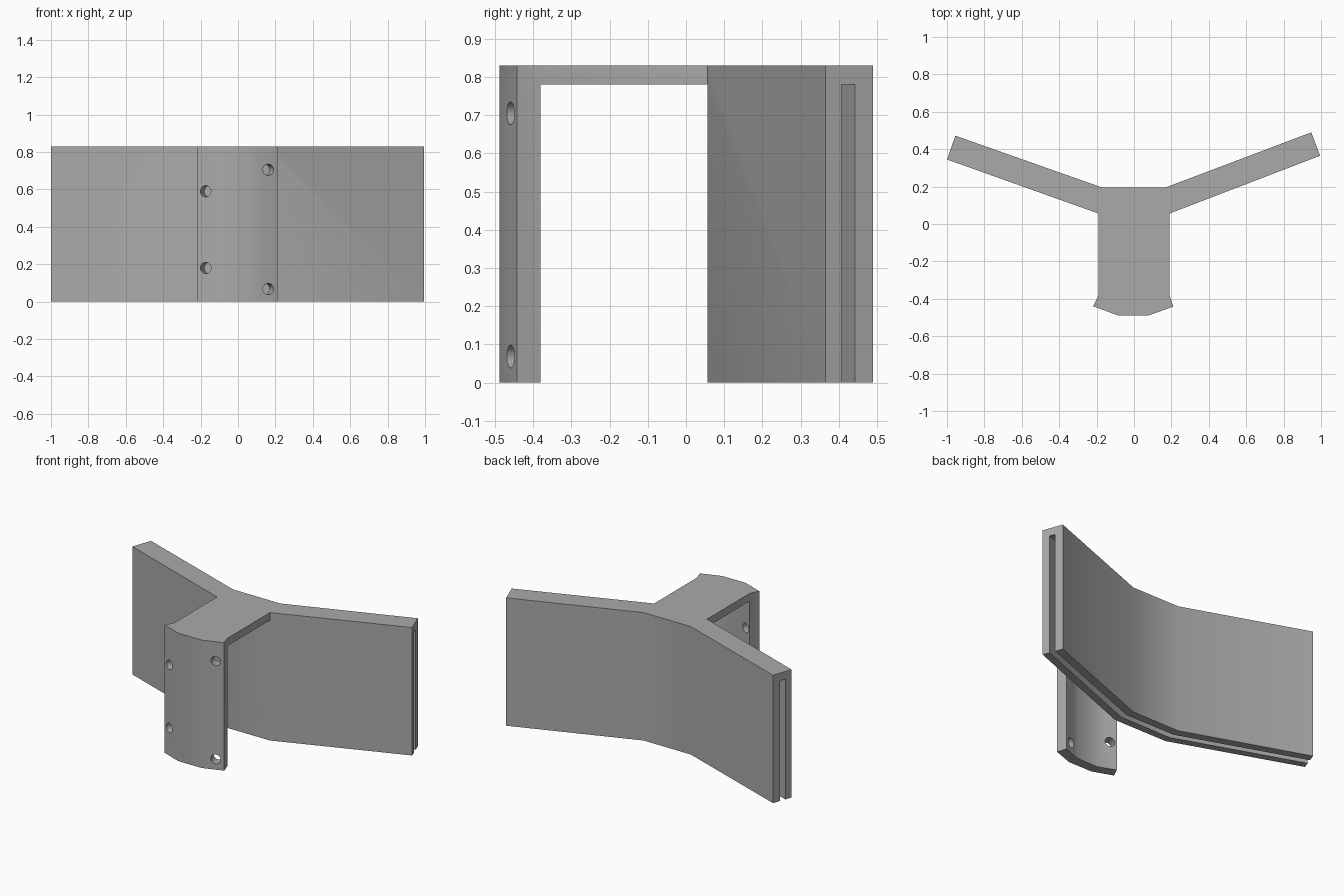
import bpy, bmesh, math
from mathutils import Vector

cube = bpy.data.objects.get("Cube")
if cube:
    bpy.data.objects.remove(cube, do_unlink=True)

HEIGHT, CAP = 0.83, 0.78

grey = bpy.data.materials.new("plain grey")
grey.use_nodes = True
colour = (0.4, 0.4, 0.4, 1)
grey.diffuse_color = colour
grey.node_tree.nodes["Principled BSDF"].inputs["Base Color"].default_value = colour


def prism(name, outline, z0, z1):
    """Extrude a plan outline from z0 to z1."""
    bm = bmesh.new()
    face = bm.faces.new([bm.verts.new((x, y, z0)) for x, y in outline])
    new = bmesh.ops.extrude_face_region(bm, geom=[face])["geom"]
    bmesh.ops.translate(bm, vec=(0, 0, z1 - z0),
                        verts=[v for v in new if isinstance(v, bmesh.types.BMVert)])
    bmesh.ops.recalc_face_normals(bm, faces=bm.faces)
    mesh = bpy.data.meshes.new(name)
    bm.to_mesh(mesh)
    bm.free()
    ob = bpy.data.objects.new(name, mesh)
    bpy.context.collection.objects.link(ob)
    mesh.materials.append(grey)
    return ob


def cut(target, cutter):
    """Subtract a cutter from the target and remove the cutter."""
    mod = target.modifiers.new("cut", "BOOLEAN")
    mod.operation, mod.solver, mod.object = "DIFFERENCE", "EXACT", cutter
    bpy.context.view_layer.objects.active = target
    bpy.ops.object.modifier_apply(modifier=mod.name)
    bpy.data.objects.remove(cutter, do_unlink=True)


# Bent wall lines, left to right in plan
back = [(-0.955, 0.472), (-0.17, 0.195), (0.168, 0.195), (0.948, 0.49)]
front = [(-1, 0.345), (-0.19, 0.056), (0.19, 0.056), (0.995, 0.365)]
# Front mounting plate, outer and inner lines
plate_out = [(-0.218, -0.44), (-0.088, -0.488), (0.08, -0.488), (0.21, -0.442)]
plate_in = [(-0.19, -0.381), (-0.078, -0.424), (0.07, -0.424), (0.19, -0.381)]

# Whole bracket
outline = (back + [front[3], front[2], plate_in[3]] + plate_out[::-1]
           + [plate_in[0], front[1], front[0]])
bracket = prism("bracket", outline, 0, HEIGHT)


def between(t):
    return [Vector(f).lerp(Vector(b), t) for f, b in zip(front, back)]


def lengthen(line, d):
    return ([line[0] + (line[0] - line[1]).normalized() * d] + line[1:-1]
            + [line[-1] + (line[-1] - line[-2]).normalized() * d])


# Slot through the wings, open below and at both ends
slot = lengthen(between(0.34), 0.1) + lengthen(between(0.62), 0.1)[::-1]
cut(bracket, prism("slot_cutter", slot, -0.1, CAP))

# Open space beneath the bridge
inner = lengthen([Vector(p) for p in plate_in], 0.08)
gap = [(-0.27, 0.056)] + inner + [(0.27, 0.056)]
cut(bracket, prism("gap_cutter", gap, -0.1, CAP))

# Screw holes, square to the slanted plate ends
for x, z in ((-0.165, 0.59), (-0.165, 0.18), (0.153, 0.705), (0.153, 0.068)):
    axis = Vector((math.copysign(math.sin(math.radians(20)), x),
                   -math.cos(math.radians(20)), 0))
    bpy.ops.mesh.primitive_cylinder_add(vertices=24, radius=0.03, depth=0.16,
                                        location=(x, -0.435, z))
    drill = bpy.context.object
    drill.rotation_euler = axis.to_track_quat("Z", "Y").to_euler()
    bpy.context.view_layer.update()
    cut(bracket, drill)

# Soften the shallow bends, keep corners crisp
bpy.ops.object.select_all(action="DESELECT")
bracket.select_set(True)
bpy.context.view_layer.objects.active = bracket
bpy.ops.object.shade_smooth_by_angle(angle=math.radians(30))
